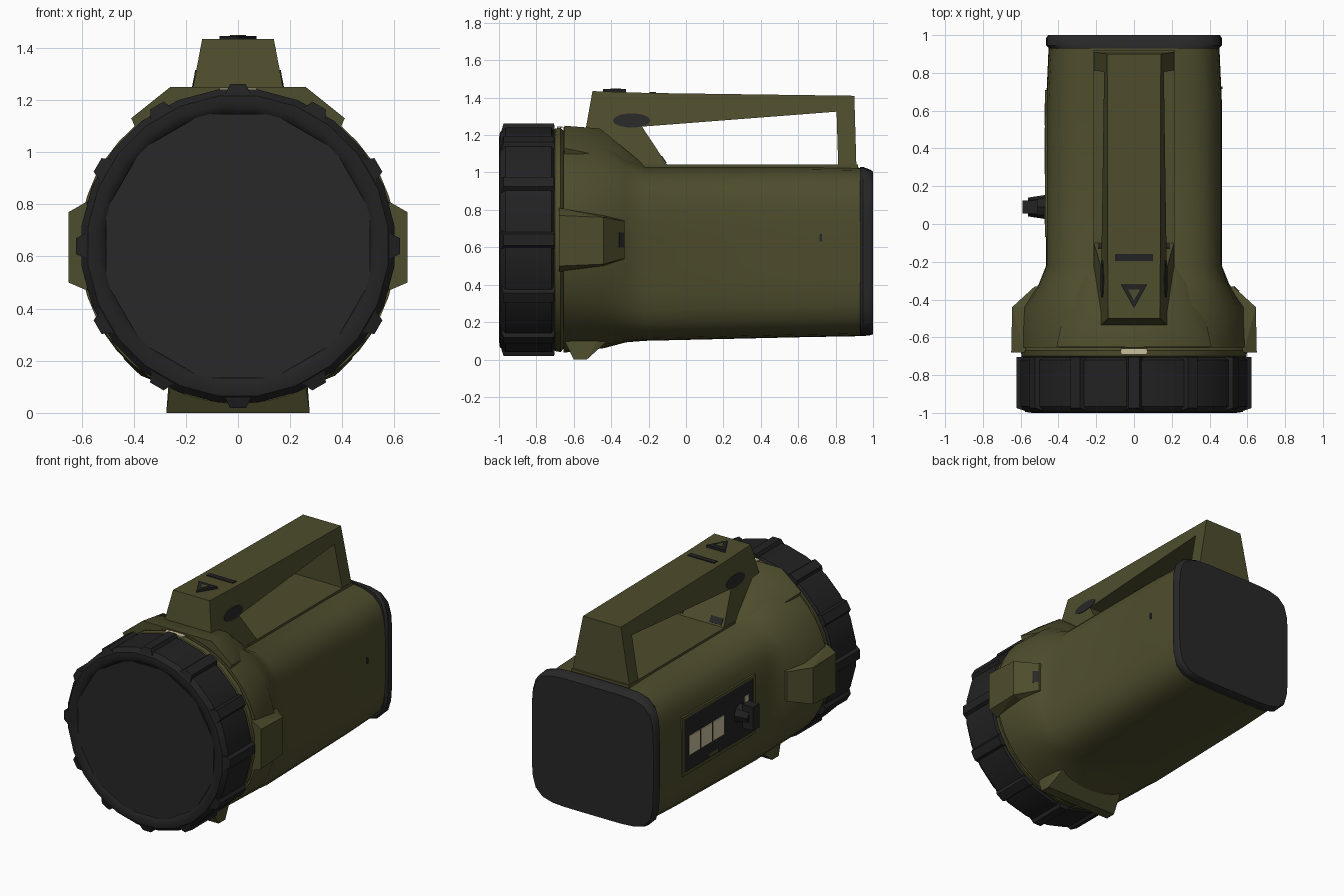
import bpy
import bmesh
from math import sin, cos, pi, radians
from mathutils import Matrix, Vector

cube = bpy.data.objects.get("Cube")
if cube:
    bpy.data.objects.remove(cube, do_unlink=True)


def material(name, rgb):
    m = bpy.data.materials.new(name)
    m.use_nodes = True
    m.diffuse_color = (*rgb, 1)
    m.node_tree.nodes["Principled BSDF"].inputs["Base Color"].default_value = (*rgb, 1)
    return m


olive = material("olive", (0.076, 0.074, 0.026))
black = material("rubber black", (0.016, 0.016, 0.017))
grey = material("dark grey", (0.021, 0.021, 0.022))
beige = material("beige", (0.60, 0.52, 0.34))

AXIS = 0.64  # height of the head centre
SIDES = ((1, "left"), (-1, "right"))


def finish(name, bm, mat, smooth=None):
    bmesh.ops.recalc_face_normals(bm, faces=bm.faces)
    mesh = bpy.data.meshes.new(name)
    bm.to_mesh(mesh)
    bm.free()
    mesh.materials.append(mat)
    ob = bpy.data.objects.new(name, mesh)
    bpy.context.collection.objects.link(ob)
    if smooth:
        bpy.ops.object.select_all(action="DESELECT")
        ob.select_set(True)
        bpy.context.view_layer.objects.active = ob
        bpy.ops.object.shade_smooth_by_angle(angle=radians(smooth))
    return ob


def bridge(bm, rings):
    count = len(rings[0])
    for a, b in zip(rings, rings[1:]):
        for i in range(count):
            j = (i + 1) % count
            bm.faces.new((a[i], a[j], b[j], b[i]))
    bm.faces.new(rings[0])
    bm.faces.new(rings[-1])


def loft(name, sections, mat, count=48, smooth=35):
    """Sections along y: (y, half width, bottom, top, squareness)."""
    bm = bmesh.new()
    rings = []
    for y, hx, low, high, n in sections:
        ring = []
        for i in range(count):
            t = 2 * pi * (i + 0.5) / count
            r = (abs(cos(t)) ** n + abs(sin(t)) ** n) ** (-1 / n)
            z = (low + high) / 2 + (high - low) / 2 * r * sin(t)
            ring.append(bm.verts.new((hx * r * cos(t), y, z)))
        rings.append(ring)
    bridge(bm, rings)
    return finish(name, bm, mat, smooth)


def lathe(name, profile, mat, count=24):
    """Round part about the head axis, from (radius, y) points."""
    return loft(name, [(y, r, AXIS - r, AXIS + r, 2) for r, y in profile], mat, count)


def prism(name, profile, half_width, mat):
    """Side outline of (y, z) points, spread in x by a width rule."""
    bm = bmesh.new()
    rings = [[bm.verts.new((s * half_width(z), y, z)) for y, z in profile]
             for s in (-1, 1)]
    bridge(bm, rings)
    return finish(name, bm, mat)


def hull(name, points, mat, smooth=None):
    bm = bmesh.new()
    for p in points:
        bm.verts.new(p)
    out = bmesh.ops.convex_hull(bm, input=bm.verts)
    loose = [v for v in out["geom_interior"] if isinstance(v, bmesh.types.BMVert)]
    bmesh.ops.delete(bm, geom=loose, context="VERTS")
    return finish(name, bm, mat, smooth)


def box(name, lo, hi, mat):
    return hull(name, [(x, y, z) for x in (lo[0], hi[0])
                       for y in (lo[1], hi[1]) for z in (lo[2], hi[2])], mat)


# Body: rounded box flaring into a round collar
loft("body", [
    (0.94, 0.452, 0.125, 1.025, 4.6),
    (0.65, 0.465, 0.12, 1.03, 4.6),
    (-0.22, 0.465, 0.10, 1.03, 4.6),
    (-0.32, 0.505, 0.092, 1.09, 3.4),
    (-0.44, 0.59, 0.06, 1.20, 2.3),
    (-0.655, 0.61, 0.035, 1.245, 2),
], olive)
lathe("collar_band", [(0.57, -0.64), (0.605, -0.67), (0.60, -0.70), (0.56, -0.72)], olive)
box("collar_tab", (-0.07, -0.69, 1.238), (0.07, -0.66, 1.246), beige)
box("body_mark", (0.455, 0.715, 0.63), (0.468, 0.728, 0.67), grey)
loft("back_plate", [
    (0.93, 0.45, 0.13, 1.03, 6),
    (0.945, 0.465, 0.125, 1.03, 6),
    (0.985, 0.465, 0.13, 1.015, 6),
    (1.0, 0.455, 0.135, 1.005, 6),
], grey)

# Head ring, lens plate and grip ribs
lathe("head_ring", [(0.50, -0.962), (0.515, -0.985), (0.545, -1.0), (0.58, -0.995),
                    (0.605, -0.965), (0.605, -0.72), (0.58, -0.70)], black)
lathe("lens_plate", [(0.525, -0.96), (0.525, -0.988)], grey, 12)
for i in range(12):
    t = 2 * pi * i / 12
    out, side = Vector((sin(t), 0, cos(t))), Vector((cos(t), 0, -sin(t)))
    points = []
    for r, w, y0, y1 in ((0.56, 0.06, -0.995, -0.70), (0.622, 0.03, -0.975, -0.705)):
        for s in (-1, 1):
            for y in (y0, y1):
                points.append(out * r + side * w * s + Vector((0, y, AXIS)))
    hull(f"ring_rib_{i + 1}", points, black)

# Collar lugs and foot
for s, label in SIDES:
    hull(f"{label}_lug", [(s * x, y, z) for x, y, z in (
        (0.65, -0.68, 0.50), (0.65, -0.68, 0.77), (0.645, -0.44, 0.51), (0.645, -0.44, 0.76),
        (0.58, -0.68, 0.47), (0.58, -0.68, 0.81), (0.50, -0.44, 0.49), (0.50, -0.44, 0.78),
        (0.525, -0.33, 0.54), (0.525, -0.33, 0.74), (0.45, -0.33, 0.53), (0.45, -0.33, 0.75))], olive)
# Small latch plate on the sloping end of the left lug
hull("lug_latch", [(x + k * 0.68, y + k * 0.73, z) for k in (-0.003, 0.005)
                   for x, y in ((0.527, -0.332), (0.555, -0.358)) for z in (0.60, 0.68)], grey)
mirror = (-1, 1)
hull("top_lug", [(s * x, y, z) for s in mirror for x, y, z in (
    (0.26, -0.65, 1.25), (0.24, -0.46, 1.235), (0.41, -0.65, 1.13), (0.37, -0.46, 1.09),
    (0.20, -0.21, 1.03), (0.30, -0.21, 0.95), (0.30, -0.65, 0.9))], olive, 50)
hull("foot", [(s * x, y, z) for s in mirror for x, y, z in (
    (0.275, -0.60, 0.0), (0.275, -0.53, 0.0), (0.26, -0.65, 0.10),
    (0.24, -0.42, 0.10), (0.26, -0.65, 0.2), (0.24, -0.42, 0.2))], olive)


# Carrying handle, tapering towards the top
def handle_width(z):
    return 0.14 + (1.42 - z) * 0.19


prism("handle", [
    (-0.55, 1.15), (-0.535, 1.24), (-0.50, 1.435), (-0.2, 1.425), (0.90, 1.41),
    (0.912, 1.0), (0.815, 1.0), (0.805, 1.325), (-0.235, 1.245), (-0.1, 1.04), (-0.1, 0.98),
    (-0.5, 1.0)], handle_width, olive)
box("handle_base", (-0.215, -0.22, 1.0), (0.215, 0.92, 1.042), olive)

# Dark oval plates on the handle sides, and small plates at the strut base
for s, label in SIDES:
    bm = bmesh.new()
    rings = []
    for lift in (-0.004, 0.004):
        ring = []
        for i in range(20):
            t = 2 * pi * i / 20
            z = 1.278 + 0.038 * sin(t)
            ring.append(bm.verts.new((s * (handle_width(z) + lift), -0.29 + 0.1 * cos(t), z)))
        rings.append(ring)
    bridge(bm, rings)
    finish(f"{label}_handle_oval", bm, grey)
    hull(f"{label}_strut_plate", [(s * x, y + k * 0.83, z + k * 0.55) for k in (-0.003, 0.004)
                                  for x in (0.1, 0.19)
                                  for y, z in ((-0.107, 1.05), (-0.131, 1.087))], grey)


# Switch on top of the handle: dark triangle with an olive centre
def triangle(name, size, low, high, mat):
    hull(name, [(x * size, -0.37 + y * size, z) for z in (low, high)
                for x, y in ((-0.07, 0.05), (0.07, 0.05), (0, -0.075))], mat)


triangle("switch_button", 1, 1.42, 1.446, black)
triangle("switch_centre", 0.45, 1.43, 1.45, olive)
box("switch_strip", (-0.1, -0.195, 1.42), (0.1, -0.16, 1.43), black)

# Control panel on the right side
box("control_panel", (-0.469, -0.05, 0.43), (-0.44, 0.69, 0.79), black)
for label, y0, y1, z0, z1 in (("top", -0.07, 0.71, 0.79, 0.81), ("bottom", -0.07, 0.71, 0.41, 0.43),
                              ("front", -0.07, -0.05, 0.43, 0.79), ("back", 0.69, 0.71, 0.43, 0.79)):
    box(f"panel_frame_{label}", (-0.472, y0, z0), (-0.44, y1, z1), olive)
for i in range(3):
    y = 0.265 + i * 0.128
    box(f"panel_button_{i + 1}", (-0.474, y, 0.53), (-0.46, y + 0.118, 0.66), beige)
box("panel_catch", (-0.474, 0.33, 0.435), (-0.46, 0.43, 0.46), olive)
box("knob_mark", (-0.474, 0.0, 0.66), (-0.46, 0.045, 0.70), beige)

# Rotary knob with a grip bar
bm = bmesh.new()
bmesh.ops.create_cone(bm, cap_ends=True, segments=8, radius1=0.065, radius2=0.05, depth=0.1,
                      matrix=Matrix.Translation((-0.51, 0.09, 0.61)) @ Matrix.Rotation(-pi / 2, 4, "Y"))
finish("knob", bm, black)
box("knob_grip", (-0.59, 0.055, 0.53), (-0.51, 0.125, 0.69), black)
